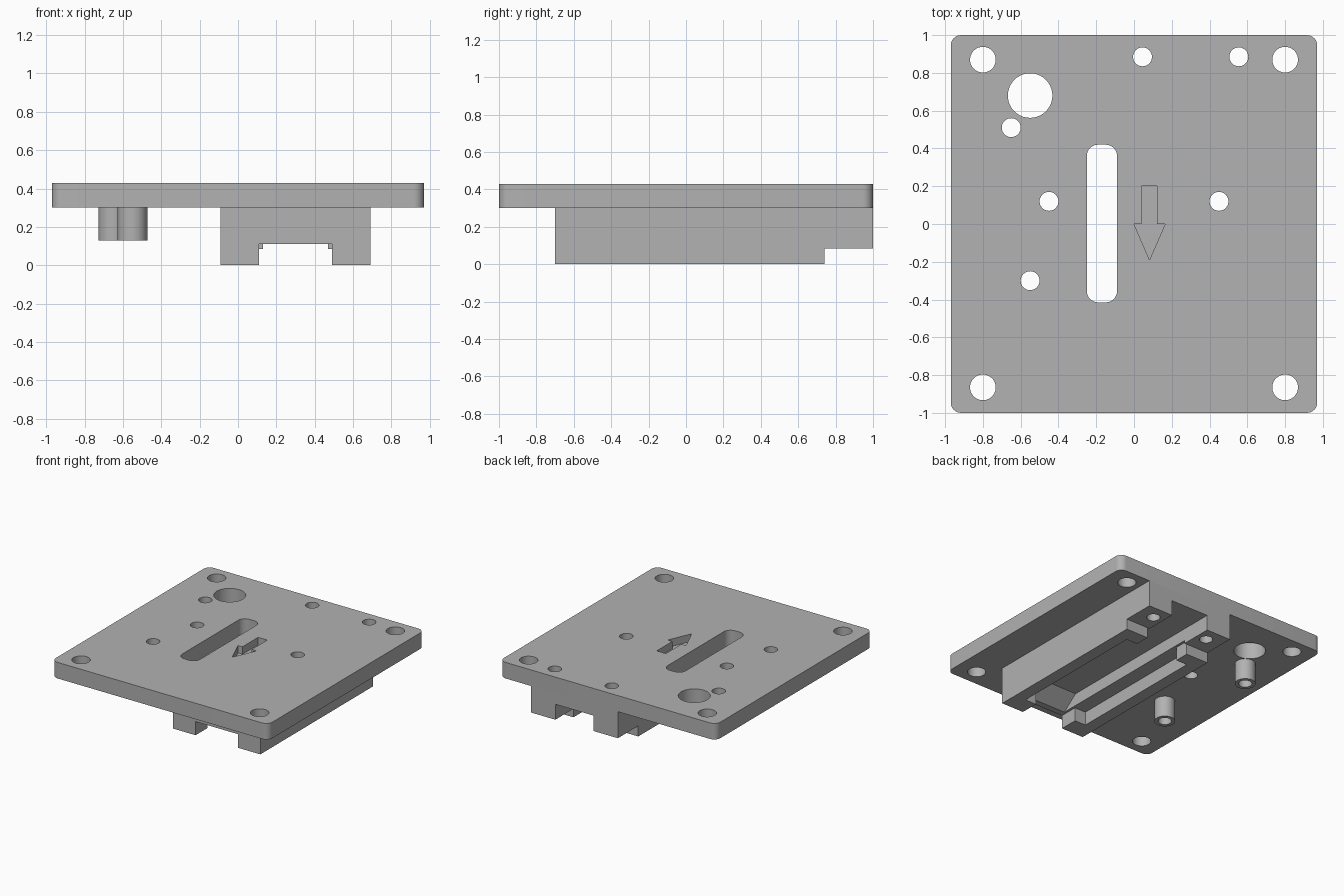
import bpy, bmesh, math
from mathutils import Vector

cube = bpy.data.objects.get("Cube")
if cube:
    bpy.data.objects.remove(cube, do_unlink=True)

GREY = (0.445, 0.445, 0.445, 1.0)
grey = bpy.data.materials.new("plain_grey")
grey.use_nodes = True
grey.diffuse_color = GREY
grey.node_tree.nodes["Principled BSDF"].inputs["Base Color"].default_value = GREY


def prism(name, outline, low, high, axis="z"):
    """Extrude a flat outline along z, or a (y, z) outline along x."""
    bm = bmesh.new()
    place = (lambda a, b: (a, b, low)) if axis == "z" else (lambda a, b: (low, a, b))
    face = bm.faces.new([bm.verts.new(place(a, b)) for a, b in outline])
    move = Vector((0, 0, high - low)) if axis == "z" else Vector((high - low, 0, 0))
    top = bmesh.ops.extrude_face_region(bm, geom=[face])["geom"]
    bmesh.ops.translate(bm, vec=move, verts=[v for v in top if isinstance(v, bmesh.types.BMVert)])
    bmesh.ops.recalc_face_normals(bm, faces=bm.faces)
    mesh = bpy.data.meshes.new(name)
    bm.to_mesh(mesh)
    bm.free()
    mesh.materials.append(grey)
    obj = bpy.data.objects.new(name, mesh)
    bpy.context.collection.objects.link(obj)
    return obj


def rect(x0, x1, y0, y1):
    return [(x0, y0), (x1, y0), (x1, y1), (x0, y1)]


def rounded(x0, x1, y0, y1, r, steps=8):
    pts = []
    corners = [(x1 - r, y1 - r), (x0 + r, y1 - r), (x0 + r, y0 + r), (x1 - r, y0 + r)]
    for k, (cx, cy) in enumerate(corners):
        for i in range(steps + 1):
            a = math.pi / 2 * (k + i / steps)
            pts.append((cx + r * math.cos(a), cy + r * math.sin(a)))
    return pts


def circle(x, y, r, n=40):
    return [(x + r * math.cos(math.tau * i / n), y + r * math.sin(math.tau * i / n))
            for i in range(n)]


def cut(obj, *shape):
    """Subtract a prism from an object and discard the cutter."""
    cutter = prism("cutter", *shape)
    mod = obj.modifiers.new("cut", "BOOLEAN")
    mod.operation, mod.solver, mod.object = "DIFFERENCE", "EXACT", cutter
    graph = bpy.context.evaluated_depsgraph_get()
    mesh = bpy.data.meshes.new_from_object(obj.evaluated_get(graph))
    obj.modifiers.clear()
    obj.data = mesh
    bpy.data.objects.remove(cutter, do_unlink=True)


SMALL = 0.05
PLATE_Z, TOP_Z = 0.30, 0.43
posts = {"rear_post": (-0.65, 0.51), "front_post": (-0.55, -0.30)}
foot_holes = [(0.045, 0.885), (0.555, 0.885)]

# Mounting plate with corner holes, screw holes, cable hole and slot
plate = prism("mounting_plate", rounded(-0.97, 0.97, -1, 1, 0.055), PLATE_Z, TOP_Z)
holes = [(x, y, 0.068) for x in (-0.8, 0.8) for y in (-0.865, 0.87)]
holes += [(x, y, SMALL) for x, y in [*posts.values(), *foot_holes, (-0.45, 0.12), (0.45, 0.12)]]
holes.append((-0.55, 0.68, 0.118))
for hole in holes:
    cut(plate, circle(*hole), 0.2, 0.5)
cut(plate, rounded(-0.25, -0.09, -0.415, 0.42, 0.06), 0.2, 0.5)

# Engraved arrow pointing to the front
arrow = [(0.04, 0.2), (0.04, 0), (0, 0), (0.082, -0.19), (0.165, 0), (0.122, 0), (0.122, 0.2)]
cut(plate, arrow, TOP_Z - 0.06, 0.5)

# Rail block under the plate, with raised feet at the back
side = [(-0.7, 0), (0.74, 0), (0.74, 0.085), (1, 0.085), (1, PLATE_Z), (-0.7, PLATE_Z)]
block = prism("rail_block", side, -0.09, 0.69, "x")
# Channel, wide chamber between the end pads, and ramped inner pocket
cut(block, rect(0.11, 0.49, -0.8, 0.74), -0.1, 0.11)
cut(block, rect(0.01, 0.59, -0.55, 0.62), -0.1, 0.11)
pocket = [(-0.8, -0.1), (-0.8, 0.11), (-0.65, 0.11), (-0.52, 0.21), (1.1, 0.21), (1.1, -0.1)]
cut(block, pocket, 0.13, 0.47, "x")
for x, y in foot_holes + [(0.45, 0.12)]:
    cut(block, circle(x, y, SMALL), -0.1, 0.4)

# Hollow screw posts
parts = [plate, block]
for name, (x, y) in posts.items():
    post = prism(name, circle(x, y, 0.077), 0.13, PLATE_Z)
    cut(post, circle(x, y, SMALL), 0, 0.4)
    parts.append(post)

# Smooth round walls, sharp edges elsewhere
bpy.ops.object.select_all(action="DESELECT")
for obj in parts:
    obj.select_set(True)
bpy.context.view_layer.objects.active = plate
bpy.ops.object.shade_smooth_by_angle(angle=math.radians(30))
